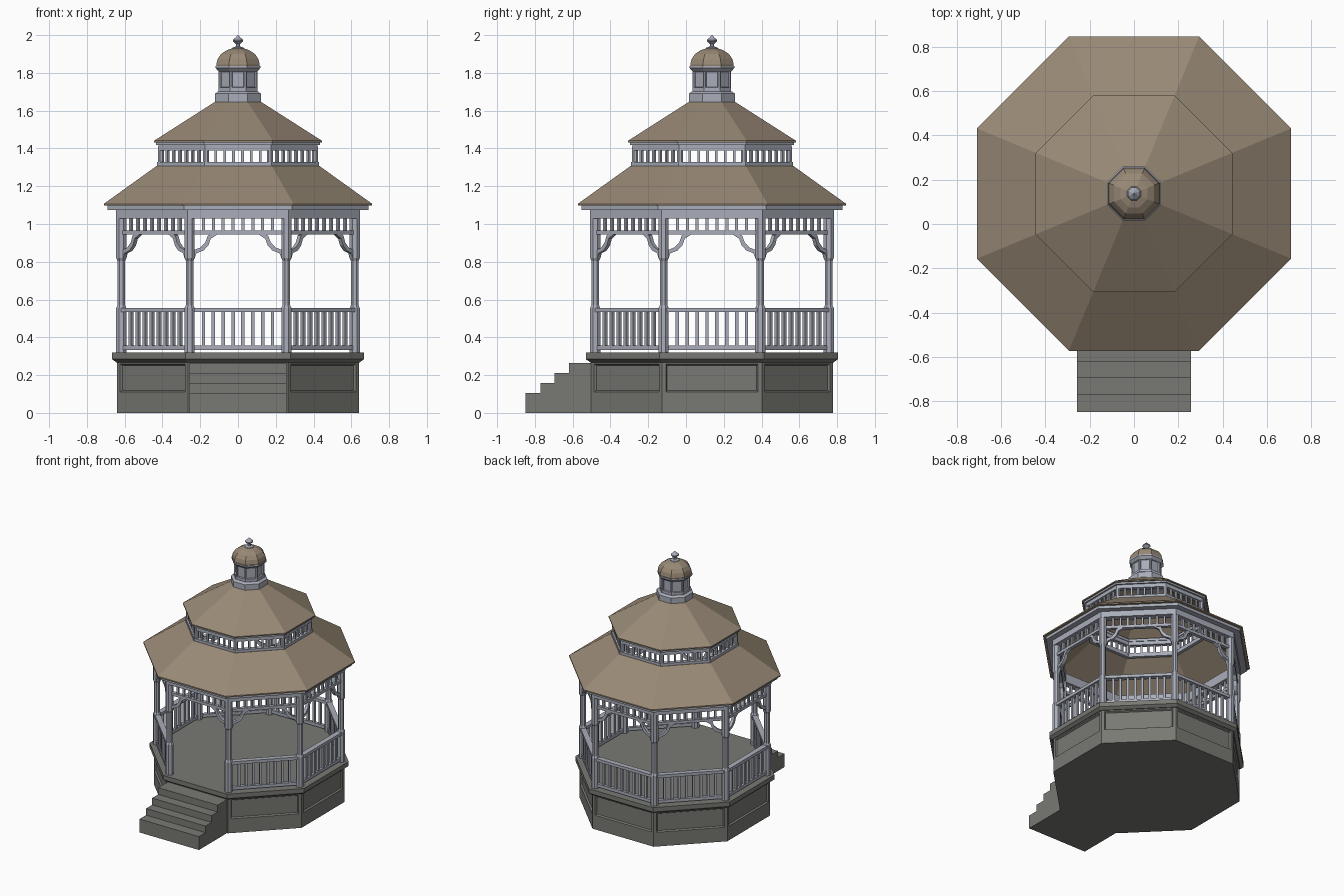
import bpy, bmesh, math
from mathutils import Matrix, Vector

if "Cube" in bpy.data.objects:
    bpy.data.objects.remove(bpy.data.objects["Cube"])

CY = 0.1375                      # centre of the octagon in y
FRONT = 6                        # side index facing -y
K = 1 / math.cos(math.pi / 8)    # apothem -> corner radius


def material(name, rgb):
    m = bpy.data.materials.new(name)
    m.diffuse_color = (*rgb, 1)
    m.use_nodes = True
    m.node_tree.nodes["Principled BSDF"].inputs["Base Color"].default_value = m.diffuse_color
    return m


ROOF = material("roof tan", (0.315, 0.25, 0.18))
TRIM = material("trim blue grey", (0.40, 0.42, 0.49))
STONE = material("base dark grey", (0.19, 0.193, 0.175))


def finish(name, bm, mat):
    bmesh.ops.recalc_face_normals(bm, faces=bm.faces[:])
    me = bpy.data.meshes.new(name)
    bm.to_mesh(me)
    bm.free()
    me.materials.append(mat)
    ob = bpy.data.objects.new(name, me)
    bpy.context.collection.objects.link(ob)
    return ob


def lathe(bm, profile, cx=0.0, cy=CY, ring=False):
    """Eight-sided turning of (apothem, z) points; ring closes the profile on itself."""
    rows = []
    for a, z in profile:
        rows.append([bm.verts.new((cx + a * K * math.cos(math.radians(22.5 + 45 * i)),
                                   cy + a * K * math.sin(math.radians(22.5 + 45 * i)), z))
                     for i in range(8)])
    n = len(rows)
    for j in range(n if ring else n - 1):
        p, q = rows[j], rows[(j + 1) % n]
        for i in range(8):
            bm.faces.new((p[i], p[(i + 1) % 8], q[(i + 1) % 8], q[i]))
    if not ring:
        bm.faces.new(rows[0][::-1])
        bm.faces.new(rows[-1])


def turned(name, profile, mat, ring=False):
    bm = bmesh.new()
    lathe(bm, profile, ring=ring)
    return finish(name, bm, mat)


def ring_beam(name, a0, a1, z0, z1, mat):
    return turned(name, [(a0, z0), (a1, z0), (a1, z1), (a0, z1)], mat, True)


def side(k):
    """Frame of side k: local x = outward, local y = along the side."""
    return Matrix.Translation((0, CY, 0)) @ Matrix.Rotation(math.radians(45 * k), 4, 'Z')


def box(bm, m, x0, x1, y0, y1, z0, z1):
    c = Vector(((x0 + x1) / 2, (y0 + y1) / 2, (z0 + z1) / 2))
    s = Matrix.Diagonal((x1 - x0, y1 - y0, z1 - z0, 1))
    bmesh.ops.create_cube(bm, size=1, matrix=m @ Matrix.Translation(c) @ s)


def prism(bm, m, a, b):
    """Join two matching outlines into a solid."""
    va = [bm.verts.new(m @ Vector(p)) for p in a]
    vb = [bm.verts.new(m @ Vector(p)) for p in b]
    n = len(va)
    bm.faces.new(va)
    bm.faces.new(vb[::-1])
    for i in range(n):
        bm.faces.new((va[i], vb[i], vb[(i + 1) % n], va[(i + 1) % n]))


def panelled(name, profile, z_mid, border, bevel, depth, mat, skip_front):
    """Turned body with a sunk panel in each face of the band around z_mid."""
    bm = bmesh.new()
    lathe(bm, profile)
    bmesh.ops.recalc_face_normals(bm, faces=bm.faces[:])
    fs = [f for f in bm.faces if abs(f.normal.z) < 0.1
          and abs(f.calc_center_median().z - z_mid) < 0.01
          and not (skip_front and f.normal.y < -0.9)]
    bmesh.ops.inset_individual(bm, faces=fs, thickness=border)
    bmesh.ops.inset_individual(bm, faces=fs, thickness=bevel, depth=-depth)
    return finish(name, bm, mat)


def spindles(bm, m, a, w, half, count, z0, z1):
    for i in range(count):
        u = half * (2 * (i + 1) / (count + 1) - 1)
        box(bm, m, a - w / 2, a + w / 2, u - w / 2, u + w / 2, z0, z1)


# Base, floor slab and steps
panelled("base", [(0.64, 0), (0.64, 0.09), (0.64, 0.28)], 0.185, 0.03, 0.01, 0.012, STONE, True)
turned("floor_slab", [(0.645, 0.268), (0.668, 0.285), (0.668, 0.32)], STONE)
steps = [(-0.85, 0), (-0.85, 0.105), (-0.77, 0.105), (-0.77, 0.157), (-0.695, 0.157),
         (-0.695, 0.21), (-0.62, 0.21), (-0.62, 0.263), (-0.5, 0.263), (-0.5, 0)]
bm = bmesh.new()
prism(bm, Matrix(), [(-0.257, y, z) for y, z in steps], [(0.257, y, z) for y, z in steps])
finish("front_steps", bm, STONE)

# Posts
A = 0.618
bm = bmesh.new()
for i in range(8):
    t = math.radians(22.5 + 45 * i)
    lathe(bm, [(0.027, 0.318), (0.027, 0.555), (0.02, 0.57), (0.02, 0.805),
               (0.027, 0.82), (0.027, 1.05)],
          A * K * math.cos(t), CY + A * K * math.sin(t))
finish("posts", bm, TRIM)

# Railings on every side but the entrance
bm = bmesh.new()
for k in range(8):
    if k != FRONT:
        m = side(k)
        box(bm, m, A - 0.02, A + 0.02, -0.24, 0.24, 0.533, 0.556)
        box(bm, m, A - 0.013, A + 0.013, -0.24, 0.24, 0.332, 0.356)
        spindles(bm, m, A, 0.018, 0.235, 8, 0.35, 0.54)
finish("railings", bm, TRIM)

# Frieze of short spindles and curved brackets
curve = [(0.238, 0.825), (0.228, 0.853), (0.19, 0.868), (0.165, 0.895),
         (0.152, 0.93), (0.118, 0.952)]
bm = bmesh.new()
bk = bmesh.new()
for k in range(8):
    m = side(k)
    box(bm, m, A - 0.014, A + 0.014, -0.24, 0.24, 0.944, 0.966)
    spindles(bm, m, A, 0.016, 0.235, 8, 0.96, 1.04)
    for s in (-1, 1):
        o = 0.008
        loop = [(u + o, z + o) for u, z in curve] + [(u - o, z - o) for u, z in curve[::-1]]
        prism(bk, m, [(A - 0.012, s * u, z) for u, z in loop],
              [(A + 0.012, s * u, z) for u, z in loop])
finish("frieze", bm, TRIM)
finish("brackets", bk, TRIM)
ring_beam("top_beam", 0.595, 0.647, 1.03, 1.09, TRIM)
ring_beam("eave_soffit", 0.595, 0.69, 1.075, 1.1, TRIM)

# Lower roof shell
turned("lower_roof", [(0.71, 1.097), (0.71, 1.107), (0.43, 1.308), (0.405, 1.308), (0.685, 1.097)],
       ROOF, True)

# Clerestory between the roofs
ring_beam("clerestory_sill", 0.395, 0.428, 1.298, 1.328, TRIM)
ring_beam("clerestory_beam", 0.39, 0.422, 1.39, 1.425, TRIM)
ring_beam("clerestory_cornice", 0.385, 0.434, 1.418, 1.438, TRIM)
bm = bmesh.new()
for k in range(8):
    m = side(k)
    spindles(bm, m, 0.41, 0.014, 0.165, 6, 1.32, 1.395)
    t = math.radians(22.5 + 45 * k)
    lathe(bm, [(0.016, 1.31), (0.016, 1.41)],
          0.407 * K * math.cos(t), CY + 0.407 * K * math.sin(t))
finish("clerestory_spindles", bm, TRIM)

# Upper roof shell
turned("upper_roof", [(0.444, 1.432), (0.444, 1.441), (0.12, 1.648), (0.095, 1.648), (0.42, 1.432)],
       ROOF, True)

# Cupola
turned("cupola_base", [(0.122, 1.635), (0.122, 1.69), (0.105, 1.702)], TRIM)
panelled("cupola_body", [(0.102, 1.695), (0.102, 1.713), (0.102, 1.817), (0.102, 1.825)],
         1.765, 0.013, 0.004, 0.01, TRIM, False)
turned("cupola_cornice", [(0.102, 1.808), (0.118, 1.825), (0.118, 1.836)], TRIM)
turned("cupola_dome", [(0.113, 1.83), (0.115, 1.845), (0.108, 1.873), (0.09, 1.9),
                       (0.062, 1.919), (0.03, 1.93)], ROOF)
turned("finial", [(0.034, 1.922), (0.03, 1.934), (0.012, 1.94), (0.01, 1.952), (0.027, 1.968),
                  (0.027, 1.975), (0.012, 1.988), (0.002, 2.0)], TRIM)
